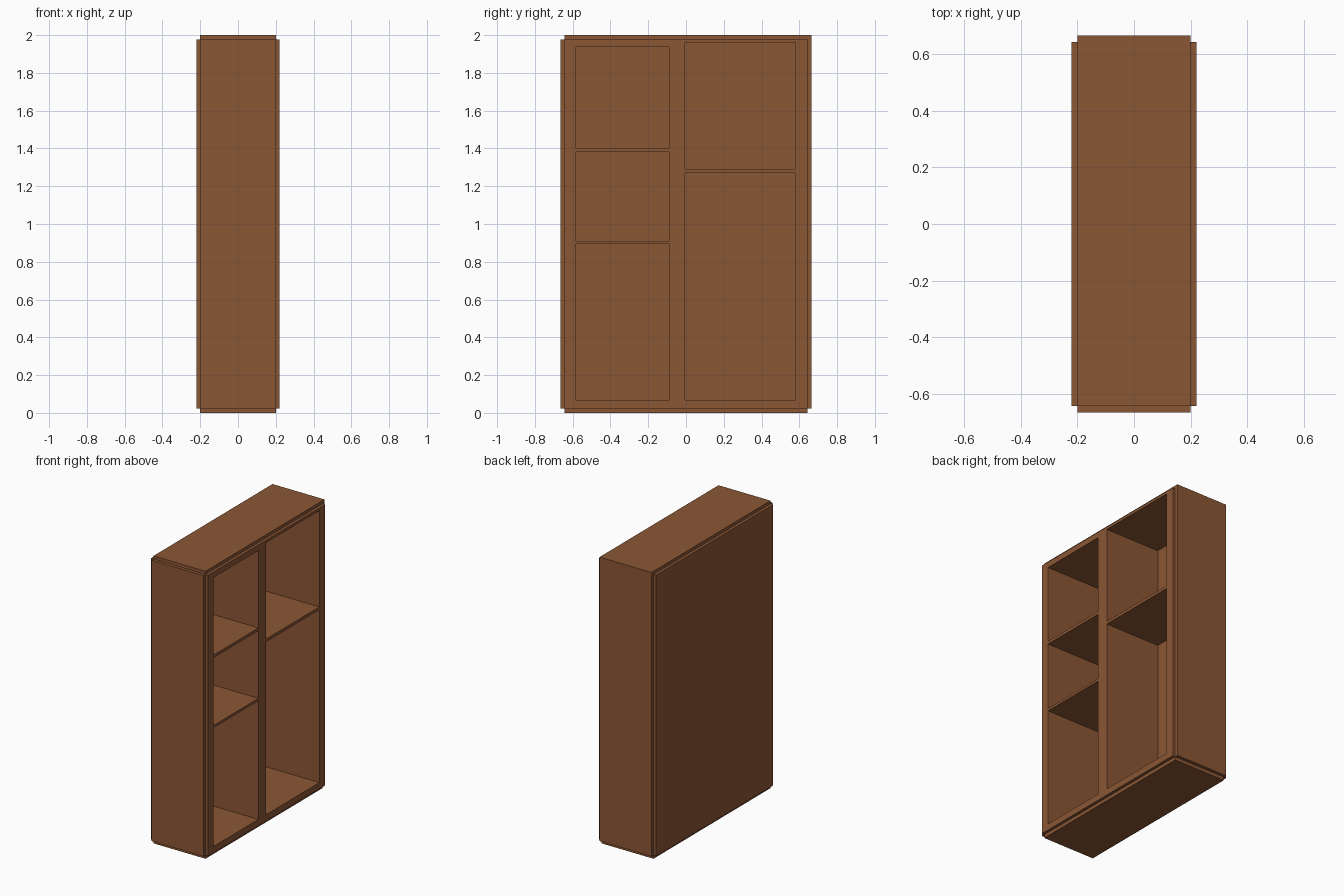
import bpy, bmesh
from mathutils import Vector

if "Cube" in bpy.data.objects:
    bpy.data.objects.remove(bpy.data.objects["Cube"])

wood = bpy.data.materials.new("brown_wood")
wood.diffuse_color = (0.26, 0.095, 0.036, 1)
wood.use_nodes = True
wood.node_tree.nodes["Principled BSDF"].inputs["Base Color"].default_value = wood.diffuse_color


def box(name, xs, ys, zs):
    """Axis-aligned board given its x, y and z ranges."""
    bm = bmesh.new()
    bmesh.ops.create_cube(bm, size=1)
    lo, hi = Vector((xs[0], ys[0], zs[0])), Vector((xs[1], ys[1], zs[1]))
    for v in bm.verts:
        v.co = (lo + hi) / 2 + v.co * (hi - lo)
    me = bpy.data.meshes.new(name)
    bm.to_mesh(me)
    bm.free()
    me.materials.append(wood)
    ob = bpy.data.objects.new(name, me)
    bpy.context.collection.objects.link(ob)
    return ob


D = 0.2               # half depth of the case
F = 0.22              # half depth including front frame and back panel
W, WI = 0.665, 0.643  # outer and inner half widths
H0, H1 = 0.024, 1.978  # body bottom and top

# Shelf body, opened by one cutter per compartment
body = box("shelf_body", (-D, F), (-WI, WI), (H0, H1))
left, right = (-0.583, -0.09), (-0.005, 0.58)
compartments = [(left, (0.068, 0.893)), (left, (0.91, 1.38)), (left, (1.40, 1.938)),
                (right, (0.068, 1.27)), (right, (1.29, 1.96))]
bpy.context.view_layer.objects.active = body
for ys, zs in compartments:
    cutter = box("compartment_cutter", (-0.3, 0.3), ys, zs)
    cutter.hide_render = True
    mod = body.modifiers.new("opening", "BOOLEAN")
    mod.operation, mod.solver, mod.object = "DIFFERENCE", "EXACT", cutter
    bpy.ops.object.modifier_apply(modifier=mod.name)
    bpy.data.objects.remove(cutter)

# Outer panels, stepped against each other
box("back_panel", (-F, -D), (-WI, WI), (H0, H1))
box("left_side_panel", (-D, D), (-W, -WI), (H0, H1))
box("right_side_panel", (-D, D), (WI, W), (H0, H1))
box("top_panel", (-D, D), (-WI, W), (H1, 2.0))
box("bottom_panel", (-D, D), (-WI, WI), (0, H0))
